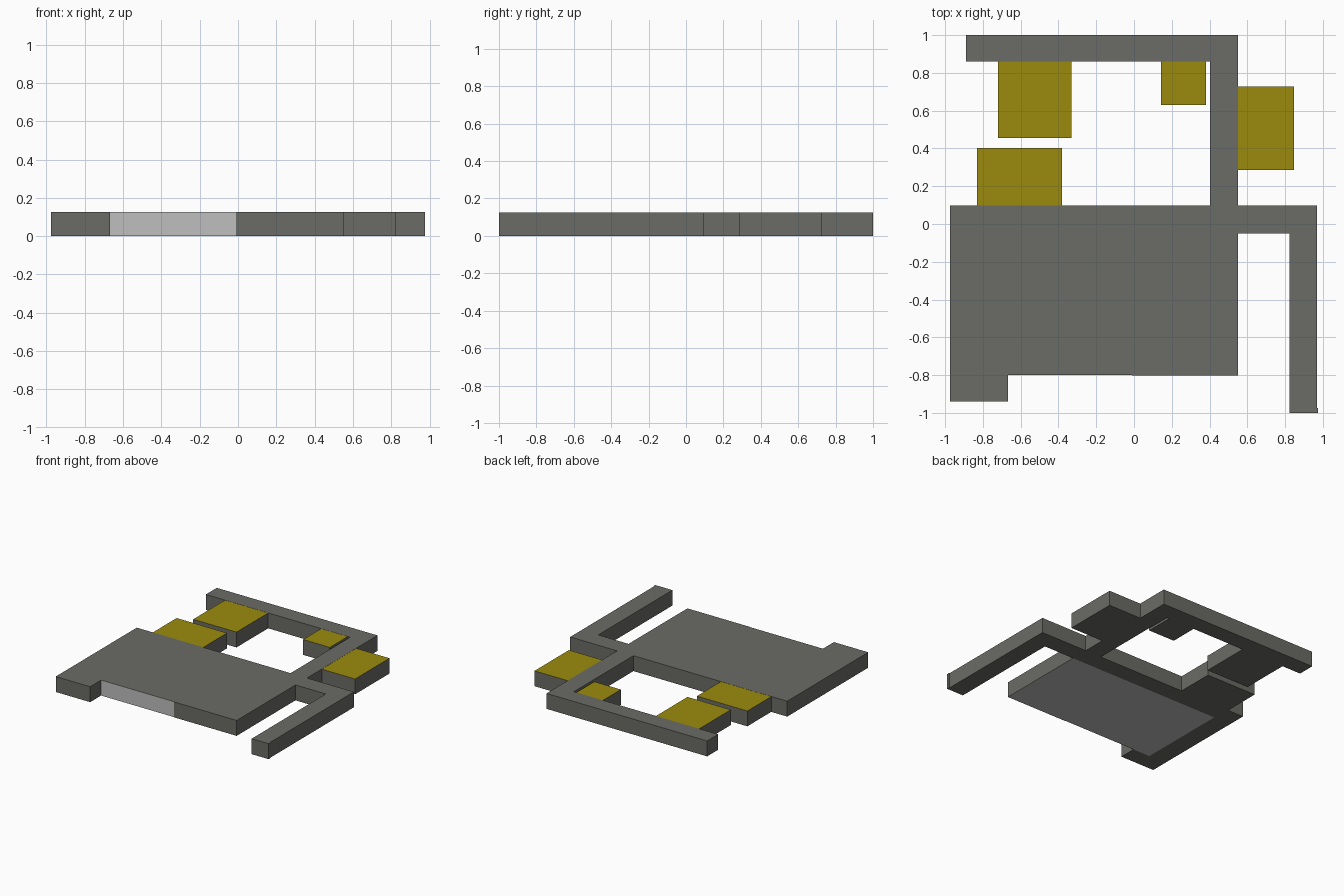
import bpy, bmesh

if "Cube" in bpy.data.objects:
    bpy.data.objects.remove(bpy.data.objects["Cube"])

H = 0.125  # common height of every block

def mat(name, rgb):
    m = bpy.data.materials.new(name)
    m.diffuse_color = (*rgb, 1)
    m.use_nodes = True
    m.node_tree.nodes["Principled BSDF"].inputs["Base Color"].default_value = m.diffuse_color
    return m

GREY = mat("dark grey", (0.145, 0.150, 0.132))
YELLOW = mat("mustard", (0.33, 0.26, 0.004))
LIGHT = mat("light grey", (0.52, 0.52, 0.52))

def block(name, x0, x1, y0, y1, z1=H, accent=None, rule=None):
    """Box on the ground; faces whose normal meets the rule get the accent."""
    bm = bmesh.new()
    bmesh.ops.create_cube(bm, size=1)
    for v in bm.verts:
        v.co = (x1 if v.co.x > 0 else x0,
                y1 if v.co.y > 0 else y0,
                z1 if v.co.z > 0 else 0)
    bm.normal_update()
    me = bpy.data.meshes.new(name)
    me.materials.append(GREY)
    if accent:
        me.materials.append(accent)
        for f in bm.faces:
            f.material_index = int(rule(f.normal))
    bm.to_mesh(me)
    bm.free()
    ob = bpy.data.objects.new(name, me)
    bpy.context.collection.objects.link(ob)
    return ob

# Main hall: two slabs with pale undersides, the left one with a pale front
block("hall_left", -0.82, -0.01, -0.80, -0.05, accent=LIGHT,
      rule=lambda n: n.z < -0.5 or n.y < -0.5)
block("hall_right", -0.01, 0.55, -0.803, -0.05, accent=LIGHT,
      rule=lambda n: n.z < -0.5)

# Corridors wrapping around the hall
block("left_corridor", -0.975, -0.82, -0.80, 0.097)
block("front_foot", -0.975, -0.667, -0.94, -0.80)
block("cross_corridor", -0.82, 0.97, -0.05, 0.097)
block("right_corridor", 0.822, 0.97, -0.975, -0.05)
block("right_corridor_cap", 0.822, 0.975, -1.0, -0.975)
block("back_link", 0.403, 0.55, 0.097, 0.86)
block("back_corridor", -0.89, 0.55, 0.86, 1.0)

# Side rooms with mustard tops
for name, *b in [("room_back_left", -0.72, -0.332, 0.455, 0.86),
                 ("room_middle_left", -0.832, -0.38, 0.097, 0.403),
                 ("room_small", 0.143, 0.381, 0.63, 0.86),
                 ("room_right", 0.55, 0.848, 0.287, 0.728)]:
    block(name, *b, z1=H - 0.001, accent=YELLOW, rule=lambda n: n.z > 0.5)
